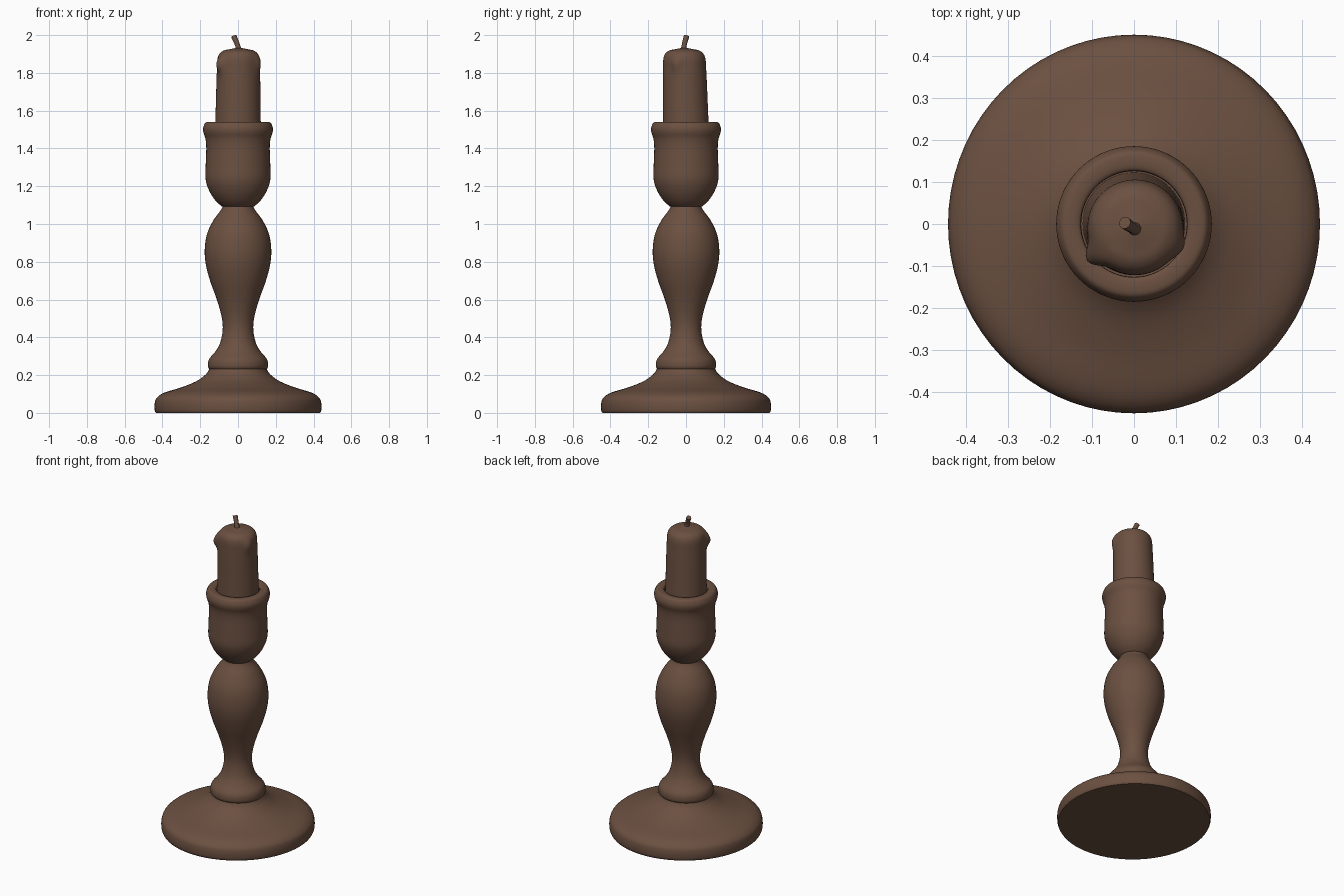
import bpy, bmesh, math
from mathutils import Vector, Matrix
from mathutils.geometry import interpolate_bezier

cube = bpy.data.objects.get("Cube")
if cube:
    bpy.data.objects.remove(cube, do_unlink=True)

brown = bpy.data.materials.new("dark brown")
brown.use_nodes = True
colour = (0.147, 0.08, 0.052, 1)
brown.diffuse_color = colour
bsdf = brown.node_tree.nodes["Principled BSDF"]
bsdf.inputs["Base Color"].default_value = colour
bsdf.inputs["Roughness"].default_value = 0.7


def smooth_path(points, steps=5):
    """Smooth curve through the given points."""
    p = [Vector(q) for q in points]
    out = [p[0]]
    for i in range(len(p) - 1):
        before, after = p[max(i - 1, 0)], p[min(i + 2, len(p) - 1)]
        h1 = p[i] + (p[i + 1] - before) / 6
        h2 = p[i + 1] - (after - p[i]) / 6
        out += interpolate_bezier(p[i], h1, h2, p[i + 1], steps + 1)[1:]
    return out


def finish(name, bm, angle=40):
    bmesh.ops.recalc_face_normals(bm, faces=bm.faces[:])
    mesh = bpy.data.meshes.new(name)
    bm.to_mesh(mesh)
    bm.free()
    mesh.materials.append(brown)
    obj = bpy.data.objects.new(name, mesh)
    bpy.context.collection.objects.link(obj)
    bpy.ops.object.select_all(action="DESELECT")
    obj.select_set(True)
    bpy.context.view_layer.objects.active = obj
    bpy.ops.object.shade_smooth_by_angle(angle=math.radians(angle))
    return obj


def skin(rings):
    """Closed skin over a stack of vertex rings, capped at both ends."""
    bm = bmesh.new()
    loops = [[bm.verts.new(v) for v in ring] for ring in rings]
    for a, b in zip(loops, loops[1:]):
        n = len(a)
        for i in range(n):
            j = (i + 1) % n
            bm.faces.new((a[i], a[j], b[j], b[i]))
    bm.faces.new(loops[0][::-1])
    bm.faces.new(loops[-1])
    return bm


def lathe(profile, segments=72):
    """Rings of points for (radius, height) pairs."""
    turns = [math.tau * i / segments for i in range(segments)]
    return [[Vector((r * math.cos(t), r * math.sin(t), z)) for t in turns]
            for r, z in profile]


# Wide foot, very slightly oval
foot = [(0.435, 0), (0.441, 0.015), (0.441, 0.05), (0.43, 0.08), (0.39, 0.107),
        (0.30, 0.135), (0.22, 0.168), (0.17, 0.205), (0.15, 0.235)]
bm = skin(lathe(smooth_path([(r, z, 0) for r, z in foot]) and
                [(v.x, v.y) for v in smooth_path([(r, z, 0) for r, z in foot])]))
bmesh.ops.scale(bm, vec=(1, 1.018, 1), verts=bm.verts[:])
finish("foot", bm)


def turned_part(name, points):
    path = smooth_path([(r, z, 0) for r, z in points])
    return finish(name, skin(lathe([(v.x, v.y) for v in path])))


# Turned stem with lower collar and swelling
turned_part("stem", [
    (0.14, 0.228), (0.152, 0.231), (0.16, 0.25), (0.153, 0.285), (0.12, 0.325),
    (0.095, 0.37), (0.081, 0.44), (0.087, 0.51), (0.112, 0.6), (0.148, 0.7),
    (0.171, 0.79), (0.176, 0.87), (0.163, 0.95), (0.13, 1.02), (0.09, 1.075),
    (0.08, 1.1)])

# Cup with a flared lip and a shallow socket
turned_part("cup", [
    (0.07, 1.09), (0.085, 1.093), (0.12, 1.125), (0.152, 1.175), (0.171, 1.235),
    (0.171, 1.31), (0.168, 1.4), (0.172, 1.45), (0.183, 1.485), (0.184, 1.51),
    (0.173, 1.535), (0.155, 1.541), (0.132, 1.538), (0.126, 1.525),
    (0.126, 1.48)])

# Candle leaning a little forward, with melted shoulders and wax runs
candle = [(0.122, 1.47), (0.12, 1.55), (0.118, 1.65), (0.116, 1.75),
          (0.114, 1.82), (0.112, 1.87), (0.102, 1.9), (0.08, 1.918),
          (0.05, 1.925), (0.025, 1.93), (0.006, 1.934)]
rings = lathe([(v.x, v.y) for v in smooth_path([(r, z, 0) for r, z in candle])])
runs = [(215, 0.026, 13), (337, 0.012, 14)]
for ring in rings:
    for v in ring:
        lean = (v.z - 1.5) / 0.4
        t = math.degrees(math.atan2(v.y, v.x)) % 360
        edge = min(1, math.hypot(v.x, v.y) / 0.1)
        for angle, size, width in runs:
            gap = (t - angle + 180) % 360 - 180
            run = math.exp(-(gap / width) ** 2) * edge ** 3
            run *= math.exp(-((v.z - 1.86) / 0.05) ** 2)
            v.x *= 1 + run * size / 0.112
            v.y *= 1 + run * size / 0.112
            v.z -= run * size * 0.6
        v.x += 0.003 * lean
        v.y -= 0.009 * lean
finish("candle", skin(rings), 60)

# Short bent wick
path = smooth_path([(0.004, -0.012, 1.91), (-0.002, -0.01, 1.945),
                    (-0.012, -0.004, 1.97), (-0.022, 0.003, 1.994)], 4)
wick = []
for i, centre in enumerate(path):
    tangent = path[min(i + 1, len(path) - 1)] - path[max(i - 1, 0)]
    turn = tangent.to_track_quat("Z", "Y").to_matrix().to_4x4()
    radius = 0.02 - 0.008 * min(1, i / 4) + 0.003 * i / len(path)
    wick.append([Matrix.Translation(centre) @ turn @ v
                 for v in lathe([(radius, 0)], 12)[0]])
finish("wick", skin(wick))
